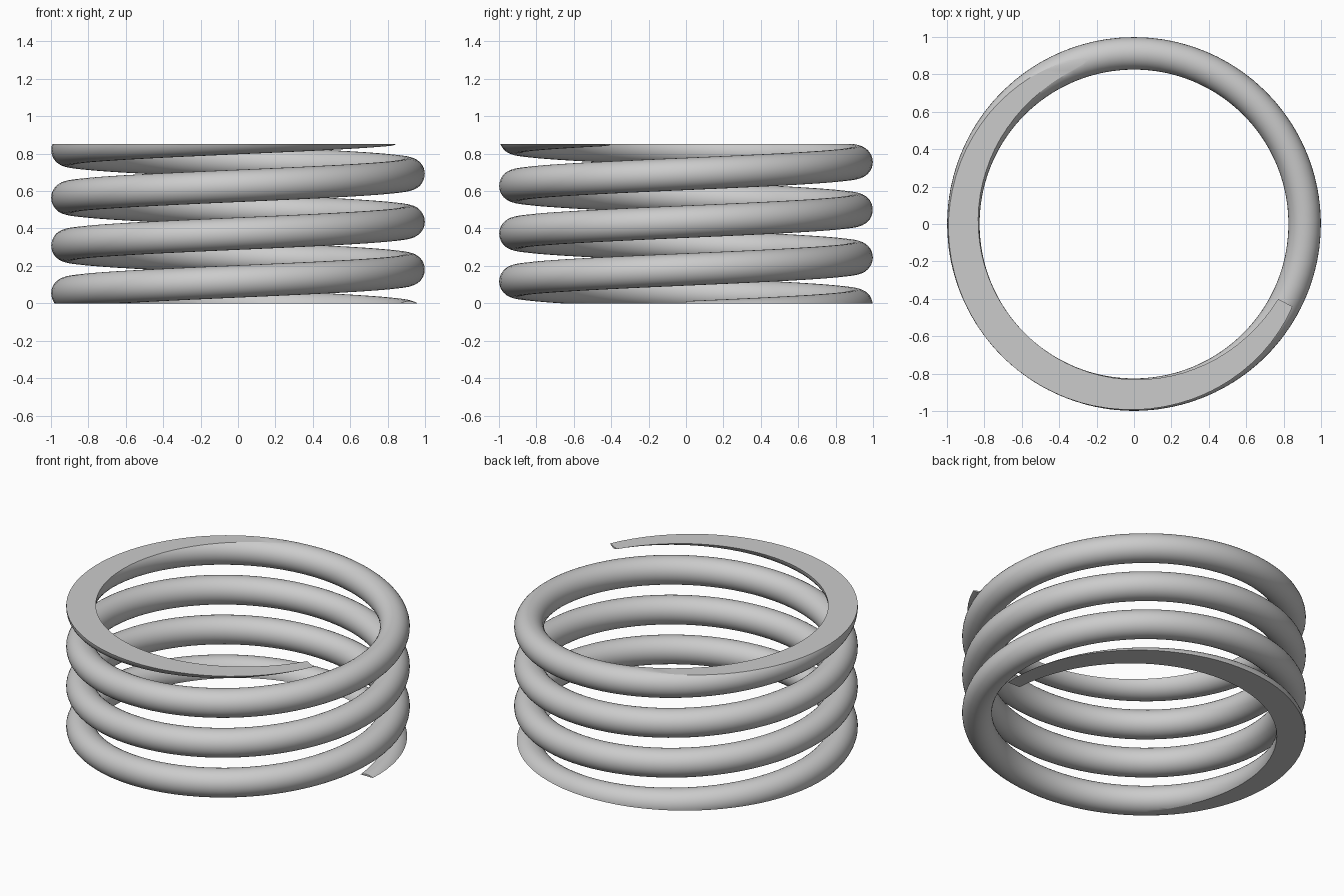
import bpy, bmesh
from math import sin, cos, pi, radians
from mathutils import Vector

if "Cube" in bpy.data.objects:
    bpy.data.objects.remove(bpy.data.objects["Cube"])

R, WIRE = 0.9125, 0.0865          # coil radius, wire radius
HEIGHT = 0.853                    # height between the ground ends
Z_START, PITCH = -0.0745, 0.2554  # helix start below the floor, rise per turn
SWEEP = radians(1412.5)           # a little under four turns
STEPS, SIDES = 320, 32

bm = bmesh.new()

# Wire swept along a right-handed helix
rings = []
for i in range(STEPS + 1):
    a = SWEEP * i / STEPS
    z = Z_START + PITCH * a / (2 * pi)
    ring = []
    for j in range(SIDES):
        t = 2 * pi * j / SIDES
        rad = R + WIRE * cos(t)
        ring.append(bm.verts.new((rad * cos(a), rad * sin(a), z + WIRE * sin(t))))
    rings.append(ring)
for lo, hi in zip(rings, rings[1:]):
    for j in range(SIDES):
        k = (j + 1) % SIDES
        bm.faces.new((lo[j], hi[j], hi[k], lo[k]))
bm.faces.new(rings[0])
bm.faces.new(rings[-1])

# Grind both ends flat
for z, n in ((0.0, -1), (HEIGHT, 1)):
    res = bmesh.ops.bisect_plane(
        bm, geom=bm.verts[:] + bm.edges[:] + bm.faces[:], dist=1e-6,
        plane_co=Vector((0, 0, z)), plane_no=Vector((0, 0, n)), clear_outer=True)
    rim = [e for e in res["geom_cut"] if isinstance(e, bmesh.types.BMEdge) and e.is_boundary]
    bmesh.ops.edgeloop_fill(bm, edges=rim)

bmesh.ops.recalc_face_normals(bm, faces=bm.faces[:])
mesh = bpy.data.meshes.new("coil_spring")
bm.to_mesh(mesh)
bm.free()
spring = bpy.data.objects.new("coil_spring", mesh)
bpy.context.collection.objects.link(spring)

# Smooth wire, crisp ground faces
bpy.context.view_layer.objects.active = spring
spring.select_set(True)
bpy.ops.object.shade_smooth_by_angle(angle=radians(20))
